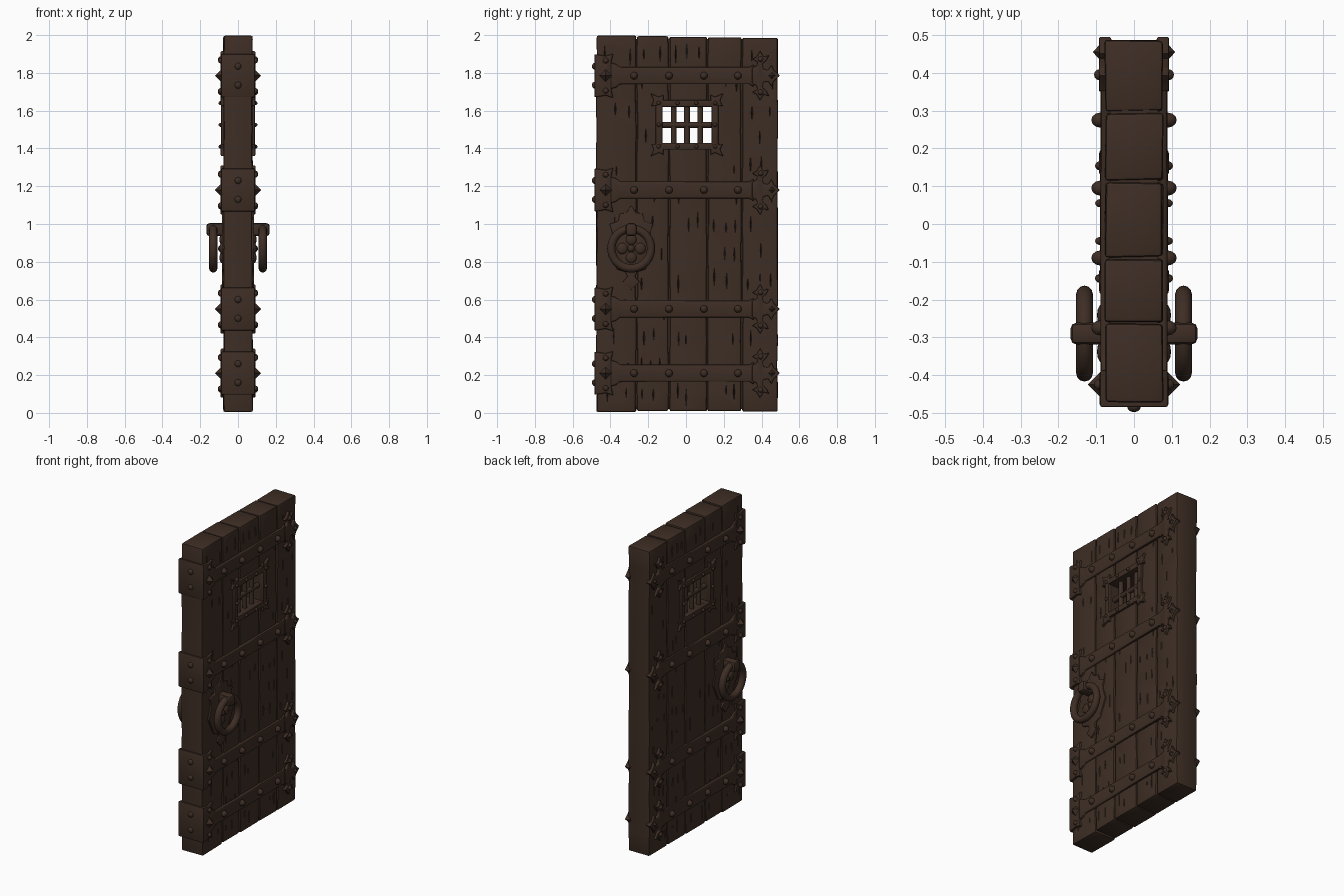
import bpy, bmesh, math, random
from mathutils import Matrix, Vector

random.seed(4)
if "Cube" in bpy.data.objects:
    bpy.data.objects.remove(bpy.data.objects["Cube"])

brown = bpy.data.materials.new("dark_brown")
brown.use_nodes = True
colour = (0.048, 0.027, 0.018, 1)
brown.diffuse_color = colour
bsdf = next(n for n in brown.node_tree.nodes if n.type == 'BSDF_PRINCIPLED')
bsdf.inputs["Base Color"].default_value = colour
bsdf.inputs["Roughness"].default_value = 0.8

STRAPS = (1.785, 1.18, 0.55, 0.21)
HALF = 0.077          # half thickness of the planks
FACE = 0.089          # outer face of the ironwork
WIN = (0.005, 1.525)  # window centre in y, z
RING = (-0.29, 0.87)  # ring centre in y, z


def finish(name, bm, bevel=0, mirror=False, cutter=None):
    """Turn a bmesh into an object with its modifiers applied."""
    bmesh.ops.recalc_face_normals(bm, faces=bm.faces)
    mesh = bpy.data.meshes.new(name)
    bm.to_mesh(mesh)
    bm.free()
    ob = bpy.data.objects.new(name, mesh)
    bpy.context.collection.objects.link(ob)
    mesh.materials.append(brown)
    bpy.ops.object.select_all(action='DESELECT')
    ob.select_set(True)
    bpy.context.view_layer.objects.active = ob
    if bevel:
        m = ob.modifiers.new("Bevel", 'BEVEL')
        m.width, m.segments, m.limit_method = bevel, 2, 'ANGLE'
        m.angle_limit = math.radians(35)
    if cutter:
        m = ob.modifiers.new("Cut", 'BOOLEAN')
        m.operation, m.solver, m.object = 'DIFFERENCE', 'EXACT', cutter
    if mirror:
        m = ob.modifiers.new("Mirror", 'MIRROR')
        m.use_mirror_merge = False
    for m in list(ob.modifiers):
        bpy.ops.object.modifier_apply(modifier=m.name)
    bpy.ops.object.shade_smooth_by_angle(angle=math.radians(40))
    return ob


def box(bm, centre, size):
    m = Matrix.Translation(centre) @ Matrix.Diagonal((*size, 1))
    return bmesh.ops.create_cube(bm, size=1, matrix=m)['verts']


def prism(bm, outline, x0, x1):
    """Extrude a (y, z) outline along x."""
    face = bm.faces.new([bm.verts.new((x0, y, z)) for y, z in outline])
    new = bmesh.ops.extrude_face_region(bm, geom=[face])['geom']
    verts = [v for v in new if isinstance(v, bmesh.types.BMVert)]
    bmesh.ops.translate(bm, verts=verts, vec=(x1 - x0, 0, 0))


def dome(bm, pos, r, height):
    m = Matrix.Translation(pos) @ Matrix.Diagonal((height, r, r, 1))
    bmesh.ops.create_uvsphere(bm, u_segments=12, v_segments=8, radius=1, matrix=m)


def octahedron(bm, pos, size):
    m = Matrix.Translation(pos) @ Matrix.Diagonal((*size, 1))
    bmesh.ops.create_uvsphere(bm, u_segments=4, v_segments=2, radius=1, matrix=m)


# Cutter: window opening and weathered cracks in the wood
edges = (-0.477, -0.262, -0.09, 0.113, 0.295, 0.488)
bm = bmesh.new()
box(bm, (0, *WIN), (0.4, 0.264, 0.19))
for side in (-1, 1):
    for a, b in zip(edges, edges[1:]):
        for row in range(13):
            for f in (0.22, 0.5, 0.78):
                y = a + (b - a) * (f + random.uniform(-0.07, 0.07))
                z = 0.1 + row * 0.15 + random.uniform(-0.02, 0.02)
                near_window = abs(y - WIN[0]) < 0.2 and abs(z - WIN[1]) < 0.25
                if random.random() < 0.45 and not near_window:
                    octahedron(bm, (side * HALF, y, z),
                               (random.uniform(0.008, 0.02), random.uniform(0.003, 0.006),
                                random.uniform(0.03, 0.055)))
cutter = finish("crack_cutter", bm)
cutter.hide_render = True

# Planks with slightly uneven edges, and a core closing the gaps
for i, (a, b) in enumerate(zip(edges, edges[1:])):
    bm = bmesh.new()
    top = 1.997 - 0.003 * i
    low = random.uniform(0.004, 0.012)
    box(bm, (0, (a + b) / 2, (top + low) / 2), (2 * HALF, b - a - 0.006, top - low))
    uprights = [e for e in bm.edges if abs(e.verts[0].co.z - e.verts[1].co.z) > 1]
    bmesh.ops.subdivide_edges(bm, edges=uprights, cuts=15, use_grid_fill=True)
    for v in bm.verts:
        v.co += Vector((random.uniform(-0.003, 0.002) * math.copysign(1, v.co.x),
                        random.uniform(-0.003, 0.003), 0))
    finish(f"plank_{i + 1}", bm, bevel=0.009, cutter=cutter)
bm = bmesh.new()
box(bm, (0, 0.005, 1), (0.126, 0.95, 1.96))
finish("plank_core", bm, cutter=cutter)
bpy.data.objects.remove(cutter)

# Straps with flared ends, wrap-around edge plates and leaf finials
half_leaf = [(0.35, 0.045), (0.372, 0.05), (0.38, 0.072), (0.35, 0.088), (0.373, 0.1),
             (0.393, 0.132), (0.41, 0.1), (0.44, 0.108), (0.425, 0.08), (0.404, 0.062),
             (0.41, 0.035), (0.435, 0.03), (0.452, 0.058), (0.465, 0.03)]
half_strap = [(-0.4, 0.07), (-0.37, 0.062), (-0.35, 0.045), (0.335, 0.045), (0.36, 0.06)]
half_plate = [(-0.485, 0.115), (-0.425, 0.105), (-0.385, 0.118), (-0.395, 0.075)]
for n, z in enumerate(STRAPS, 1):
    def whole(half, tip=()):
        return ([(y, z + d) for y, d in half] + [(t, z) for t in tip]
                + [(y, z - d) for y, d in reversed(half)])
    bm = bmesh.new()
    prism(bm, whole(half_strap), 0.06, FACE)
    finish(f"strap_{n}", bm, bevel=0.008, mirror=True)
    bm = bmesh.new()
    prism(bm, whole(half_leaf, (0.497,)), 0.06, FACE + 0.004)
    finish(f"leaf_finial_{n}", bm, bevel=0.005, mirror=True)
    bm = bmesh.new()
    prism(bm, whole(half_plate), -FACE - 0.002, FACE + 0.002)
    finish(f"edge_plate_{n}", bm, bevel=0.008)

    # Rivets on the strap, finial and plate
    bm = bmesh.new()
    for y in (-0.275, -0.09, 0.095, 0.275):
        dome(bm, (FACE, y, z), 0.02, 0.024)
    for y, d in ((0.395, 0.088), (0.395, -0.088), (-0.425, 0.08), (-0.425, -0.08)):
        dome(bm, (FACE, y, z + d), 0.015, 0.017)
    octahedron(bm, (FACE, 0.455, z), (0.02, 0.022, 0.022))
    octahedron(bm, (FACE, -0.425, z), (0.033, 0.034, 0.034))
    finish(f"rivets_{n}", bm, mirror=True)
    bm = bmesh.new()
    for d in (-0.05, 0.05):
        m = Matrix.Translation((0, -0.484, z + d)) @ Matrix.Diagonal((0.018, 0.014, 0.018, 1))
        bmesh.ops.create_uvsphere(bm, u_segments=12, v_segments=8, radius=1, matrix=m)
    finish(f"edge_rivets_{n}", bm)

# Window frame with pointed corners
wy, wz = WIN
bm = bmesh.new()
for s in (-1, 1):
    box(bm, (0.075, wy, wz + s * 0.113), (0.03, 0.33, 0.036))
    box(bm, (0.075, wy + s * 0.148, wz), (0.03, 0.036, 0.25))
    for t in (-1, 1):
        cy, cz = wy + s * 0.155, wz + t * 0.125
        prism(bm, [(cy + s * 0.038, cz + t * 0.042), (cy - s * 0.008, cz + t * 0.022),
                   (cy - s * 0.03, cz + t * 0.035), (cy - s * 0.03, cz - t * 0.02),
                   (cy + s * 0.035, cz - t * 0.025), (cy + s * 0.02, cz + t * 0.005)],
              0.06, FACE + 0.003)
finish("window_frame", bm, bevel=0.005, mirror=True)
bm = bmesh.new()
for s in (-1, 1):
    for y in (-0.15, -0.05, 0.05, 0.15):
        dome(bm, (FACE, wy + y, wz + s * 0.115), 0.011, 0.014)
    dome(bm, (FACE, wy + s * 0.148, wz), 0.011, 0.014)
finish("window_rivets", bm, mirror=True)

# Window bars
bm = bmesh.new()
for k in (-1, 0, 1):
    m = Matrix.Translation((0.045, wy + k * 0.07, wz))
    bmesh.ops.create_cone(bm, segments=10, radius1=0.015, radius2=0.015, depth=0.23,
                          cap_ends=True, matrix=m)
m = Matrix.Translation((0.045, wy, wz)) @ Matrix.Rotation(math.pi / 2, 4, 'X')
bmesh.ops.create_cone(bm, segments=10, radius1=0.016, radius2=0.016, depth=0.3,
                      cap_ends=True, matrix=m)
finish("window_bars", bm, mirror=True)

# Spiked handle plate
ry, rz = RING
half = [(0.025, 1.06), (0.06, 1.055), (0.07, 1.015), (0.115, 1.0), (0.1, 0.95), (0.128, 0.87),
        (0.1, 0.81), (0.075, 0.76), (0.03, 0.745), (0.02, 0.72), (0.045, 0.695)]
outline = ([(ry, 1.1)] + [(ry + d, z) for d, z in half] + [(ry, 0.65)]
           + [(ry - d, z) for d, z in reversed(half)])
bm = bmesh.new()
prism(bm, outline, 0.06, 0.086)
finish("handle_plate", bm, bevel=0.004, mirror=True)

# Raised cross of lobes inside the ring
bm = bmesh.new()
for k in range(4):
    a = k * math.pi / 2
    dome(bm, (0.084, ry + 0.048 * math.cos(a), rz + 0.048 * math.sin(a)), 0.03, 0.014)
dome(bm, (0.084, ry, rz), 0.02, 0.022)
finish("handle_lobes", bm, mirror=True)

# Ring handle
bm = bmesh.new()
profile = [bm.verts.new((0.131 + 0.022 * math.cos(a), ry, rz + 0.105 + 0.022 * math.sin(a)))
           for a in (k * math.tau / 12 for k in range(12))]
loop = [bm.edges.new((profile[k - 1], profile[k])) for k in range(12)]
bmesh.ops.spin(bm, geom=loop, cent=(0, ry, rz), axis=(1, 0, 0), angle=math.tau,
               steps=40, use_merge=True)
bmesh.ops.remove_doubles(bm, verts=bm.verts, dist=0.0005)
finish("ring_handle", bm, mirror=True)

# Bracket holding the ring
bm = bmesh.new()
box(bm, (0.118, ry, 0.97), (0.1, 0.058, 0.068))
finish("ring_bracket", bm, bevel=0.016, mirror=True)
